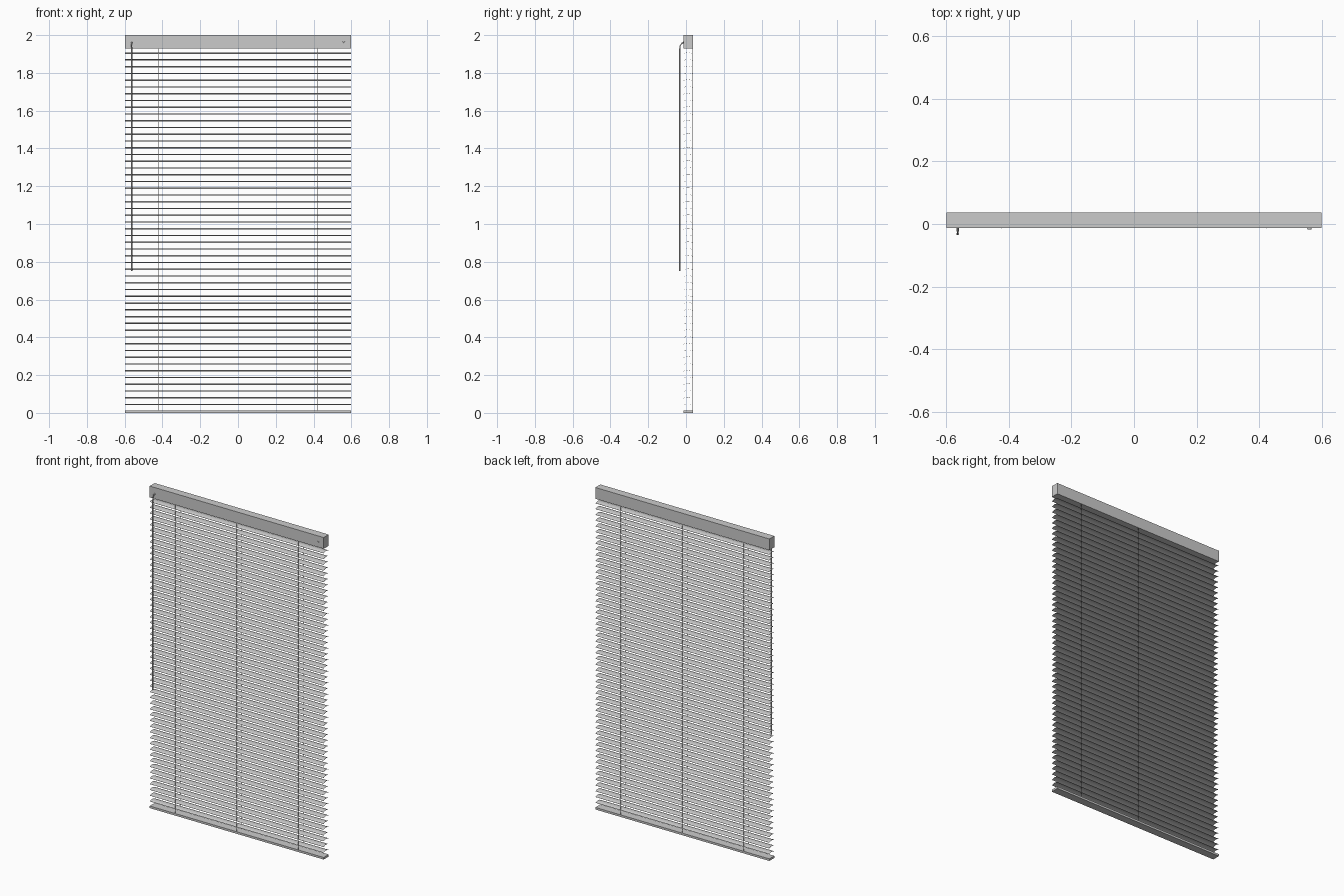
import bpy, bmesh, math
from mathutils import Vector

if "Cube" in bpy.data.objects:
    bpy.data.objects.remove(bpy.data.objects["Cube"])

HALF = 0.598          # half width of the blind
YC, YH = 0.0115, 0.0245   # depth centre and half depth


def make_object(name, bm, smooth=False):
    bmesh.ops.recalc_face_normals(bm, faces=bm.faces)
    me = bpy.data.meshes.new(name)
    bm.to_mesh(me)
    bm.free()
    ob = bpy.data.objects.new(name, me)
    bpy.context.collection.objects.link(ob)
    if smooth:
        bpy.ops.object.select_all(action='DESELECT')
        ob.select_set(True)
        bpy.context.view_layer.objects.active = ob
        bpy.ops.object.shade_smooth_by_angle(angle=math.radians(40))
    return ob


def extrude_profile(bm, pts, half):
    # closed (y, z) profile swept along x
    a = [bm.verts.new((-half, y, z)) for y, z in pts]
    b = [bm.verts.new((half, y, z)) for y, z in pts]
    n = len(pts)
    for i in range(n):
        j = (i + 1) % n
        bm.faces.new((a[i], a[j], b[j], b[i]))
    bm.faces.new(a)
    bm.faces.new(b[::-1])


def rect(y0, y1, z0, z1):
    return [(y0, z0), (y1, z0), (y1, z1), (y0, z1)]


def rod(bm, p, q, r1, r2=None, sides=8):
    p, q = Vector(p), Vector(q)
    d = q - p
    m = d.to_track_quat('Z', 'Y').to_matrix().to_4x4()
    m.translation = (p + q) / 2
    bmesh.ops.create_cone(bm, cap_ends=True, segments=sides, radius1=r1,
                          radius2=r1 if r2 is None else r2, depth=d.length, matrix=m)


# head rail and bottom rail
for name, z0, z1 in (("head_rail", 1.93, 2.0), ("bottom_rail", 0.0, 0.013)):
    bm = bmesh.new()
    extrude_profile(bm, rect(YC - YH, YC + YH, z0, z1), HALF)
    make_object(name, bm)

# curved slats
COUNT, Z0, Z1 = 53, 0.045, 1.905
ARCH, THICK, SEG = 0.006, 0.0008, 6
arc = []
for i in range(SEG + 1):
    t = -1 + 2 * i / SEG
    arc.append((YC + t * (YH - 0.0005), ARCH * (0.5 - t * t)))
profile = arc + [(y, z - THICK) for y, z in reversed(arc)]
bm = bmesh.new()
for k in range(COUNT):
    zc = Z0 + (Z1 - Z0) * k / (COUNT - 1)
    extrude_profile(bm, [(y, z + zc) for y, z in profile], HALF - 0.001)
make_object("slats", bm, True)

# ladder cords, front and back of the slats
bm = bmesh.new()
for x in (-0.422, 0.0, 0.422):
    for y in (YC - YH, YC + YH):
        rod(bm, (x, y, 0.008), (x, y, 1.935), 0.001, sides=6)
make_object("ladder_cords", bm, True)

# tilt wand with its hook
WX, WY = -0.563, -0.032
bm = bmesh.new()
rod(bm, (WX, WY, 0.75), (WX, WY, 1.93), 0.004)
rod(bm, (WX, WY, 1.925), (WX, WY, 1.945), 0.004, 0.002)
make_object("tilt_wand", bm, True)
bm = bmesh.new()
rod(bm, (WX, WY, 1.942), (WX, -0.022, 1.957), 0.0025)
rod(bm, (WX, -0.023, 1.956), (WX, -0.01, 1.962), 0.004)
make_object("wand_hook", bm, True)

# cord outlet on the right of the head rail
bm = bmesh.new()
rod(bm, (0.56, -0.011, 1.963), (0.56, -0.017, 1.963), 0.008, 0.006, 12)
for v in bm.verts:
    v.co.z = 1.963 + (v.co.z - 1.963) * 0.5
make_object("cord_outlet", bm, True)
